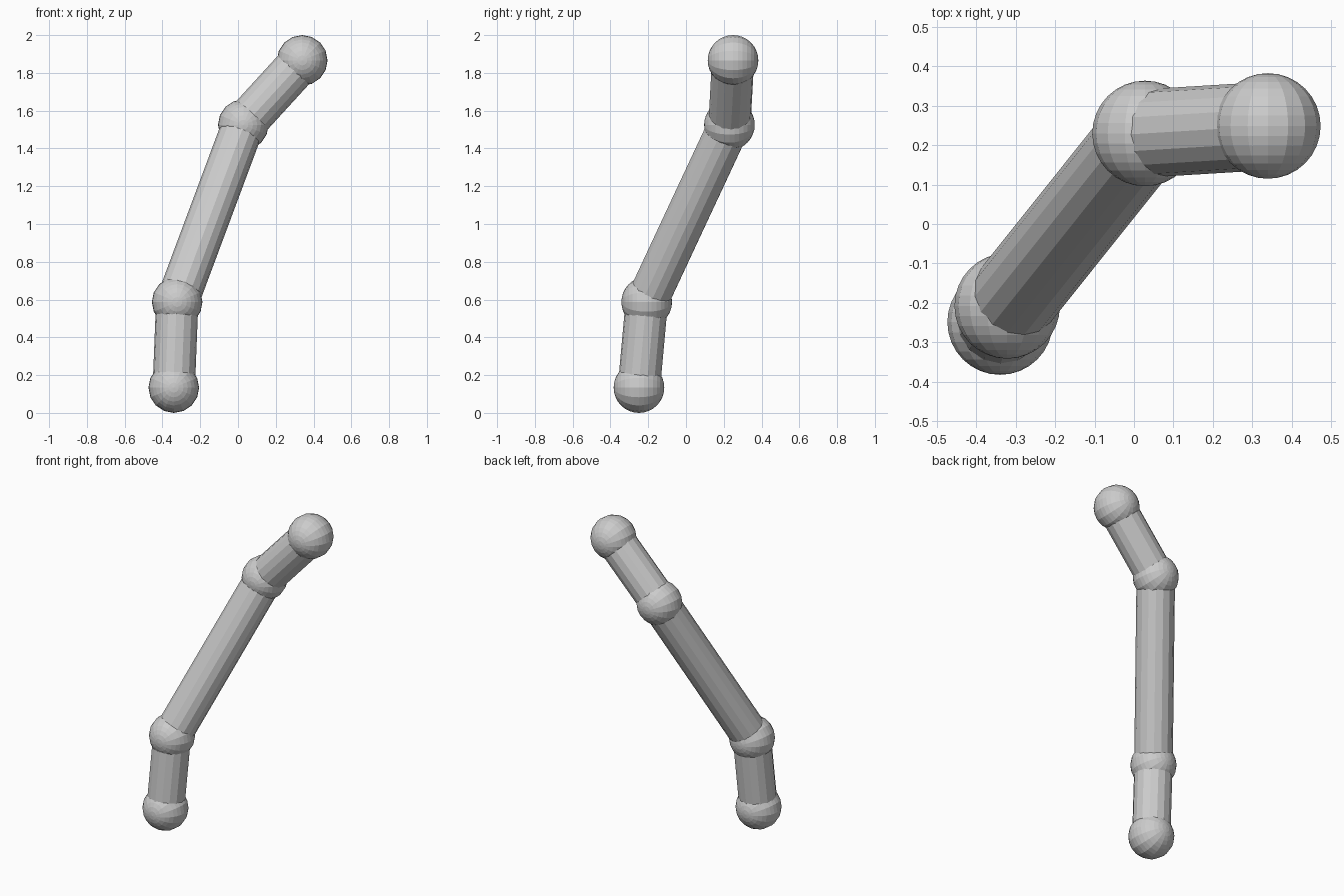
import bpy
from math import pi
from mathutils import Vector, Matrix

if "Cube" in bpy.data.objects:
    bpy.data.objects.remove(bpy.data.objects["Cube"])

BALL_R, ROD_R = 0.134, 0.112

# Joint centres from the base to the tip
joints = [Vector(p) for p in (
    (-0.34, -0.249, 0.134),
    (-0.322, -0.208, 0.587),
    (0.028, 0.230, 1.525),
    (0.34, 0.249, 1.866),
)]
names = ["base", "lower", "upper", "tip"]


def ball(name, centre):
    # Low-poly sphere with its poles along y
    bpy.ops.mesh.primitive_uv_sphere_add(segments=16, ring_count=16, radius=BALL_R)
    ob = bpy.context.object
    ob.name = name
    ob.data.transform(Matrix.Rotation(pi / 2, 4, 'X'))
    ob.location = centre


def rod(name, a, b):
    # Faceted cylinder running between two joint centres
    bpy.ops.mesh.primitive_cylinder_add(vertices=16, radius=ROD_R, depth=(b - a).length)
    ob = bpy.context.object
    ob.name = name
    ob.location = (a + b) / 2
    ob.rotation_euler = (b - a).to_track_quat('Z', 'Y').to_euler()


# Ball joints
for name, p in zip(names, joints):
    ball(name + "_joint", p)

# Connecting rods
for name, a, b in zip(("lower_rod", "middle_rod", "upper_rod"), joints, joints[1:]):
    rod(name, a, b)
